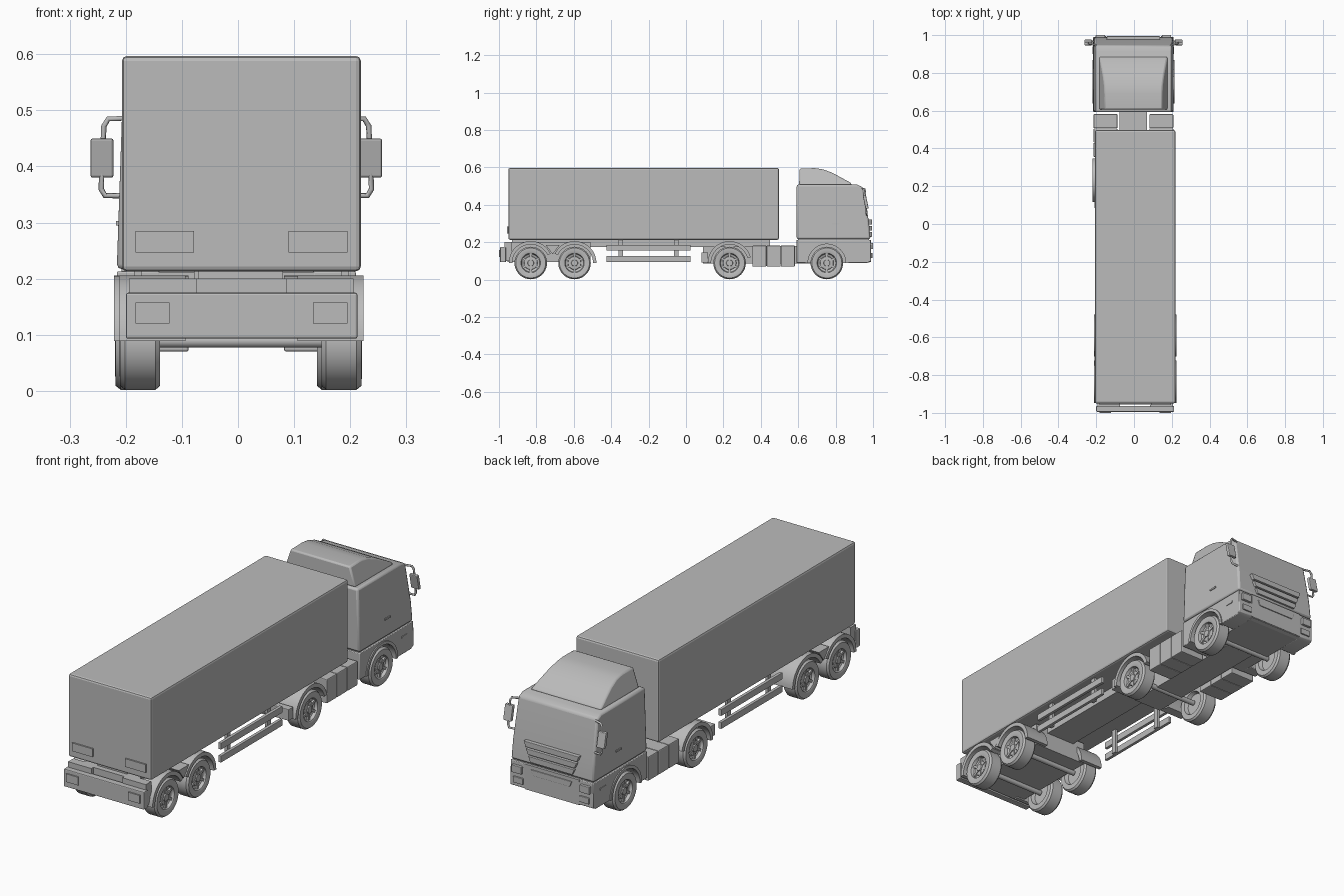
import bpy, bmesh, math
from mathutils import Vector, Matrix

cube = bpy.data.objects.get("Cube")
if cube:
    bpy.data.objects.remove(cube, do_unlink=True)

grey = bpy.data.materials.new("plain_grey")
grey.use_nodes = True
colour = (0.5, 0.5, 0.5, 1)
grey.diffuse_color = colour
grey.node_tree.nodes["Principled BSDF"].inputs["Base Color"].default_value = colour

TRACTOR, TRAILER = -0.003, 0.006   # sideways centre of each vehicle
SIDES = (("left", 1), ("right", -1))


def finish(name, bm, bevel=0, smooth=False):
    bmesh.ops.recalc_face_normals(bm, faces=bm.faces)
    mesh = bpy.data.meshes.new(name)
    bm.to_mesh(mesh)
    bm.free()
    mesh.materials.append(grey)
    ob = bpy.data.objects.new(name, mesh)
    bpy.context.collection.objects.link(ob)
    if bevel:
        mod = ob.modifiers.new("bevel", "BEVEL")
        mod.width, mod.segments, mod.limit_method = bevel, 2, "ANGLE"
        mod.angle_limit = math.radians(40)
    if smooth:
        bpy.ops.object.select_all(action="DESELECT")
        ob.select_set(True)
        bpy.context.view_layer.objects.active = ob
        bpy.ops.object.shade_smooth_by_angle(angle=math.radians(35))
    return ob


def box(name, x, y, z, bevel=0):
    """Box from (low, high) ranges."""
    bm = bmesh.new()
    bmesh.ops.create_cube(bm, size=1)
    for v in bm.verts:
        v.co = Vector([(a + b) / 2 + c * (b - a) for c, (a, b) in zip(v.co, (x, y, z))])
    return finish(name, bm, bevel)


def prism(name, pts, x, bevel=0, smooth=False, shape=None):
    """Side profile of (y, z) points extruded along x; shape adjusts each vertex."""
    bm = bmesh.new()
    face = bm.faces.new([bm.verts.new((x[0], y, z)) for y, z in pts])
    out = bmesh.ops.extrude_face_region(bm, geom=[face])
    for v in out["geom"]:
        if isinstance(v, bmesh.types.BMVert):
            v.co.x = x[1]
    if shape:
        for v in bm.verts:
            v.co = shape(v.co)
    return finish(name, bm, bevel, smooth)


def span(centre, side, inner, outer):
    return tuple(sorted((centre + side * inner, centre + side * outer)))


def arc(y, z, r, start, end, n=20):
    angles = [math.radians(start + (end - start) * i / n) for i in range(n + 1)]
    return [(y + r * math.cos(a), z + r * math.sin(a)) for a in angles]


def lathe(name, profile, x, y, z, side, steps=40):
    """Spin (radius, offset) points around the x axis."""
    bm = bmesh.new()
    verts = [bm.verts.new((o, 0, r)) for r, o in profile]
    edges = [bm.edges.new(p) for p in zip(verts, verts[1:])]
    bmesh.ops.spin(bm, geom=verts + edges, cent=(0, 0, 0), axis=(1, 0, 0),
                   angle=math.tau, steps=steps, use_duplicate=False)
    bmesh.ops.remove_doubles(bm, verts=bm.verts, dist=0.0003)
    for v in bm.verts:
        v.co = Vector((x + side * v.co.x, y + v.co.y, z + v.co.z))
    return finish(name, bm, smooth=True)


# Wheels: tyre and dished rim in one turned profile, then spokes and axle
AXLE_Z, RADIUS = 0.089, 0.087
WHEEL = [(0, 0.018), (0.05, 0.018), (0.056, 0), (0.08, 0), (RADIUS, 0.008),
         (RADIUS, 0.062), (0.08, 0.071), (0.058, 0.072), (0.052, 0.069),
         (0.048, 0.055), (0.036, 0.05), (0.034, 0.058), (0.018, 0.06),
         (0.016, 0.066), (0, 0.066)]


def axle(name, centre, y):
    for label, s in SIDES:
        x = centre + s * 0.144
        lathe(f"{name}_wheel_{label}", WHEEL, x, y, AXLE_Z, s)
        bm = bmesh.new()
        for i in range(6):
            turn = Matrix.Rotation(math.tau * i / 6, 4, "X")
            place = Matrix.Translation((x + s * 0.056, y, AXLE_Z)) @ turn
            place = place @ Matrix.Translation((0, 0, 0.034)) @ Matrix.Diagonal((0.012, 0.012, 0.034, 1))
            bmesh.ops.create_cube(bm, size=1, matrix=place)
        finish(f"{name}_rim_spokes_{label}", bm)
    lathe(f"{name}_axle", [(0, -0.15), (0.012, -0.15), (0.012, 0.15), (0, 0.15)],
          centre, y, AXLE_Z, 1, 16)


def fender(name, centre, y, start, end, inner):
    pts = arc(y, AXLE_Z, 0.117, start, end) + arc(y, AXLE_Z, 0.099, end, start)
    for label, s in SIDES:
        prism(f"{name}_{label}", pts, span(centre, s, inner, 0.218), smooth=True)


REAR, MIDDLE, DRIVE, STEER = -0.83, -0.596, 0.233, 0.753
axle("trailer_rear", TRAILER - 0.001, REAR)
axle("trailer_middle", TRAILER - 0.001, MIDDLE)
axle("drive", TRACTOR, DRIVE)
axle("steer", TRACTOR, STEER)

# Trailer body and its running gear
box("trailer_body", (-0.207, 0.219), (-0.95, 0.497), (0.213, 0.597), 0.009)
box("trailer_beam", (-0.07, 0.08), (-0.93, 0.45), (0.175, 0.215))
box("bogie_deck", (TRAILER - 0.14, TRAILER + 0.14), (-0.955, -0.51), (0.095, 0.2))
fender("trailer_rear_fender", TRAILER, REAR, 25, 180, 0.1)
fender("trailer_middle_fender", TRAILER, MIDDLE, 0, 155, 0.1)
prism("bogie_fender_bridge", [(-0.75, 0.185), (-0.676, 0.185), (-0.713, 0.135)],
      (TRAILER - 0.215, TRAILER + 0.215))
box("rear_bumper", (-0.2, 0.213), (-0.994, -0.963), (0.093, 0.175), 0.004)
for label, s in SIDES:
    box(f"bumper_bracket_{label}", span(TRAILER, s, 0.08, 0.2), (-0.97, -0.93), (0.1, 0.2))
    box(f"tail_lamp_{label}", span(TRAILER, s, 0.128, 0.189), (-1, -0.993), (0.12, 0.158))
    box(f"rear_panel_{label}", span(TRAILER, s, 0.084, 0.189), (-0.957, -0.949), (0.247, 0.285))
    # Side guard: two rails on two posts
    for i, z in enumerate((0.095, 0.155)):
        box(f"guard_rail_{label}_{i}", span(TRAILER, s, 0.19, 0.205), (-0.425, 0.025), (z, z + 0.031), 0.002)
    for i, y in enumerate((-0.36, -0.065)):
        box(f"guard_post_{label}_{i}", span(TRAILER, s, 0.178, 0.191), (y, y + 0.024), (0.095, 0.215))

# Tractor chassis
box("tractor_chassis", (TRACTOR - 0.073, TRACTOR + 0.073), (0.09, 0.75), (0.085, 0.18))
box("coupling_plate", (TRACTOR - 0.075, TRACTOR + 0.075), (0.13, 0.34), (0.178, 0.214))
fender("drive_fender", TRACTOR, DRIVE, 15, 180, 0.085)
for label, s in SIDES:
    box(f"chassis_end_lamp_{label}", span(TRACTOR, s, 0.085, 0.205), (0.083, 0.118), (0.092, 0.145), 0.003)
    for i in range(3):
        y = 0.355 + i * 0.076
        box(f"side_tank_{label}_{i}", span(TRACTOR, s, 0.085, 0.211), (y, y + 0.0745), (0.07, 0.182), 0.004)


# Cab: tapered upper shell over a lower shell with wheel arches
def taper(co):
    narrow = 1 - 0.16 * max(0, co.z - 0.22)
    return Vector((TRACTOR + co.x * narrow, co.y, co.z))


HALF = 0.213
prism("cab_upper", [(0.592, 0.217), (0.592, 0.508), (0.915, 0.508), (0.945, 0.495),
                    (0.978, 0.31), (0.986, 0.217)], (-HALF, HALF), 0.009, True, taper)
box("cab_seam", (TRACTOR - 0.205, TRACTOR + 0.205), (0.6, 0.978), (0.2, 0.23))
prism("cab_lower_core", [(0.592, 0.09), (0.592, 0.212), (0.985, 0.212), (0.988, 0.095), (0.97, 0.09)],
      (TRACTOR - 0.138, TRACTOR + 0.138))
skirt = [(0.592, 0.213), (0.592, 0.09)] + arc(STEER, AXLE_Z, 0.103, 180, 0)
skirt += [(0.97, 0.09), (0.99, 0.1), (0.987, 0.213)]
for label, s in SIDES:
    prism(f"cab_skirt_{label}", skirt, span(TRACTOR, s, 0.136, HALF), 0.003, True)
    ring = arc(STEER, AXLE_Z, 0.115, 0, 180) + arc(STEER, AXLE_Z, 0.101, 180, 0)
    prism(f"arch_lip_{label}", ring, span(TRACTOR, s, 0.2, 0.218), smooth=True)
    box(f"door_handle_{label}", span(TRACTOR, s, 0.205, 0.214), (0.78, 0.82), (0.295, 0.303))
    box(f"side_marker_{label}", span(TRACTOR, s, 0.21, 0.216), (0.9, 0.94), (0.165, 0.174))
    box(f"headlamp_{label}", span(TRACTOR, s, 0.15, 0.2), (0.98, 1), (0.163, 0.197), 0.002)
    box(f"fog_lamp_{label}", span(TRACTOR, s, 0.145, 0.195), (0.98, 0.996), (0.115, 0.143), 0.002)
box("front_bumper_face", (TRACTOR - 0.14, TRACTOR + 0.14), (0.97, 0.99), (0.098, 0.213))

# Grille: slats narrowing downwards
for i, (z, w) in enumerate(((0.295, 0.142), (0.262, 0.13), (0.229, 0.118), (0.17, 0.105))):
    bm = bmesh.new()
    bmesh.ops.create_cube(bm, size=1)
    for v in bm.verts:
        top = v.co.z > 0
        v.co = Vector((TRACTOR + v.co.x * 2 * (w if top else w - 0.01),
                       0.984 + v.co.y * 0.02, z + (0.026 if top else 0)))
    finish(f"grille_slat_{i}", bm, 0.002)


# Roof fairing, narrowing towards its top
def fairing(co):
    return Vector((TRACTOR + co.x * (1 - 1.8 * (co.z - 0.505)), co.y, co.z))


prism("roof_fairing", [(0.605, 0.505), (0.607, 0.594), (0.69, 0.596), (0.735, 0.589),
                       (0.785, 0.57), (0.88, 0.518), (0.888, 0.505)], (-0.182, 0.182),
      0.007, True, fairing)

# Door mirrors on bent brackets
for label, s in SIDES:
    curve = bpy.data.curves.new(f"mirror_bracket_{label}", "CURVE")
    curve.dimensions, curve.bevel_depth, curve.bevel_resolution = "3D", 0.005, 1
    curve.use_fill_caps = True
    line = curve.splines.new("POLY")
    path = ((0.195, 0.945, 0.486), (0.228, 0.955, 0.485), (0.236, 0.957, 0.472),
            (0.241, 0.965, 0.36), (0.234, 0.967, 0.348), (0.2, 0.965, 0.348))
    line.points.add(len(path) - 1)
    for p, (x, y, z) in zip(line.points, path):
        p.co = (TRACTOR + s * x, y, z, 1)
    curve.materials.append(grey)
    bpy.context.collection.objects.link(bpy.data.objects.new(curve.name, curve))
    prism(f"mirror_{label}", [(0.945, 0.45), (0.962, 0.45), (0.977, 0.38), (0.96, 0.38)],
          span(TRACTOR, s, 0.219, 0.26), 0.004)
